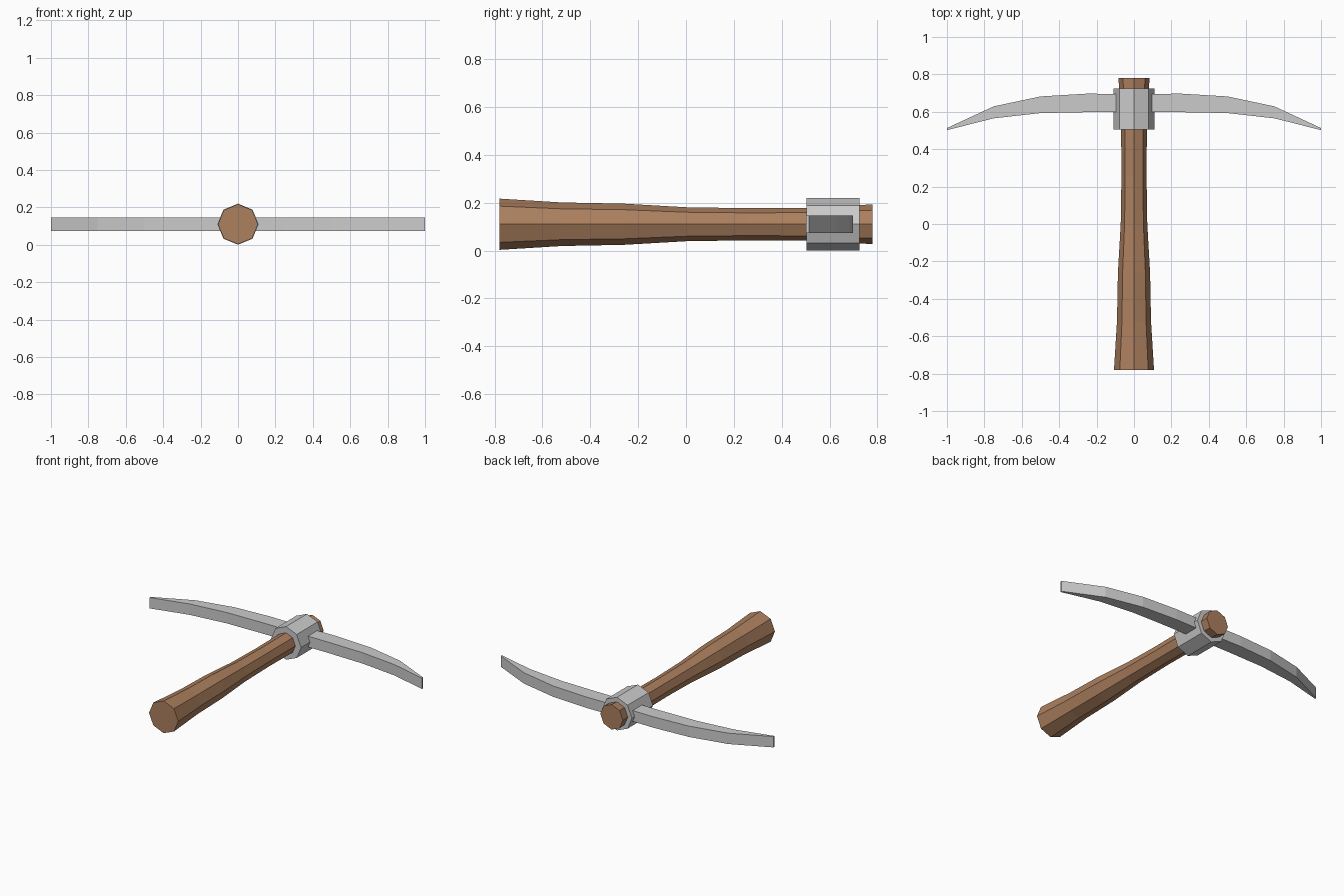
import bpy, bmesh, math

if "Cube" in bpy.data.objects:
    bpy.data.objects.remove(bpy.data.objects["Cube"])

ZC = 0.11  # height of the handle axis


def material(name, rgb):
    m = bpy.data.materials.new(name)
    m.diffuse_color = (*rgb, 1.0)
    m.use_nodes = True
    m.node_tree.nodes["Principled BSDF"].inputs["Base Color"].default_value = m.diffuse_color
    return m


wood = material("brown wood", (0.413, 0.216, 0.114))
metal = material("light grey metal", (0.60, 0.60, 0.60))


def loft(name, rings, mat, loop=False):
    """Skin equal-sized rings of points, closing into a tube or capping the ends."""
    bm = bmesh.new()
    vs = [[bm.verts.new(p) for p in r] for r in rings]
    pairs = list(zip(vs, vs[1:])) + ([(vs[-1], vs[0])] if loop else [])
    for a, b in pairs:
        n = len(a)
        for i in range(n):
            j = (i + 1) % n
            bm.faces.new((a[i], a[j], b[j], b[i]))
    if not loop:
        bm.faces.new(vs[0])
        bm.faces.new(vs[-1])
    bmesh.ops.recalc_face_normals(bm, faces=bm.faces)
    me = bpy.data.meshes.new(name)
    bm.to_mesh(me)
    bm.free()
    me.materials.append(mat)
    ob = bpy.data.objects.new(name, me)
    bpy.context.collection.objects.link(ob)
    return ob


def octagon(y, r):
    """Eight-sided ring around the handle axis, corners on the axes."""
    return [(r * math.cos(i * math.pi / 4), y, ZC + r * math.sin(i * math.pi / 4))
            for i in range(8)]


# Handle: flared octagonal shaft
profile = [(-0.78, 0.107), (-0.52, 0.091), (-0.26, 0.086), (0.0, 0.071),
           (0.26, 0.067), (0.52, 0.069), (0.78, 0.083)]
loft("handle", [octagon(y, r) for y, r in profile], wood)

# Collar: octagonal sleeve around the handle
loft("collar", [octagon(0.504, 0.11), octagon(0.724, 0.11),
                octagon(0.724, 0.06), octagon(0.504, 0.06)], metal, loop=True)

# Pick blade: curved bar tapering to both tips (x, lower y, upper y)
half = [(0.25, 0.598, 0.697), (0.5, 0.593, 0.682), (0.75, 0.565, 0.629), (1.0, 0.502, 0.513)]
stations = [(-x, a, b) for x, a, b in reversed(half)] + [(0, 0.598, 0.694)] + half
H = 0.036
loft("pick_blade", [[(x, a, ZC - H), (x, b, ZC - H), (x, b, ZC + H), (x, a, ZC + H)]
                    for x, a, b in stations], metal)
